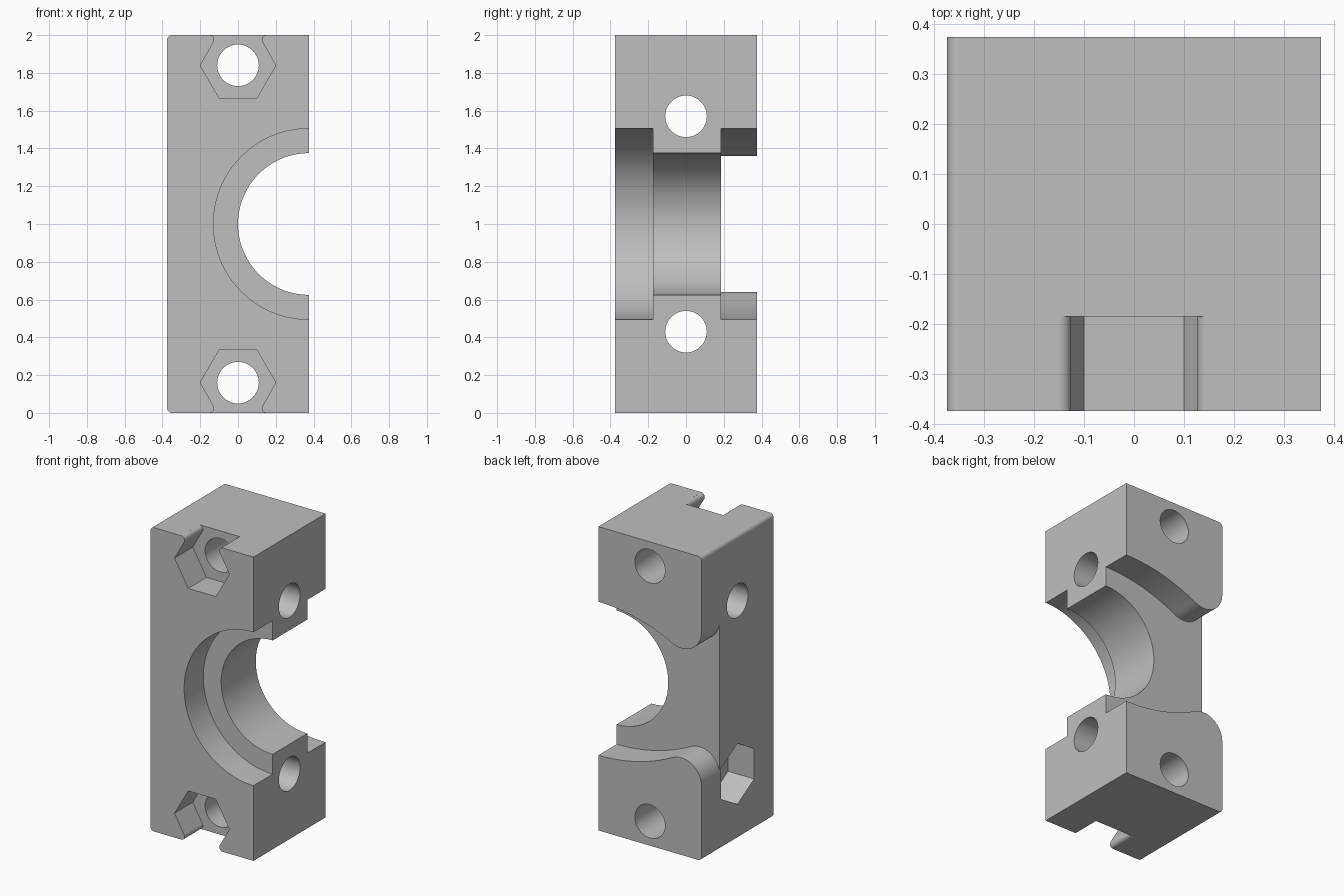
import bpy, bmesh
from math import sin, cos, radians, hypot, atan2, degrees
from mathutils import Vector

old = bpy.data.objects.get("Cube")
if old:
    bpy.data.objects.remove(old, do_unlink=True)

HALF = 0.375      # half the width and depth
TOP = 2.0
MID = 1.0         # height of the bore axis
EDGE = 0.025      # small edge radius
NUT = 0.2         # nut pocket corner radius
HOLE = 0.11       # bolt hole radius
POCKET = 0.19     # nut pocket depth
OUT = 0.6         # cutters end outside the block

grey = bpy.data.materials.new("light grey")
grey.use_nodes = True
grey.diffuse_color = (0.52, 0.52, 0.52, 1)
grey.node_tree.nodes["Principled BSDF"].inputs["Base Color"].default_value = grey.diffuse_color


def arc(cx, cz, r, start, end, steps):
    """Points along an arc, angles in degrees."""
    angles = [radians(start + (end - start) * i / steps) for i in range(steps + 1)]
    return [(cx + r * cos(a), cz + r * sin(a)) for a in angles]


def circle(cx, cz, r, sides, start=0):
    return arc(cx, cz, r, start, start + 360, sides)[:-1]


def prism(name, outline, axis, a, b):
    """Extrude an outline (x,z along y, or y,z along x) from a to b."""
    bm = bmesh.new()
    place = (lambda u, v, d: (u, d, v)) if axis == "y" else (lambda u, v, d: (d, u, v))
    base = bm.faces.new([bm.verts.new(place(u, v, a)) for u, v in outline])
    side = bmesh.ops.extrude_face_region(bm, geom=[base])["geom"]
    move = Vector(place(0, 0, b - a))
    bmesh.ops.translate(bm, vec=move, verts=[g for g in side if isinstance(g, bmesh.types.BMVert)])
    bmesh.ops.recalc_face_normals(bm, faces=bm.faces)
    mesh = bpy.data.meshes.new(name)
    bm.to_mesh(mesh)
    bm.free()
    mesh.materials.append(grey)
    obj = bpy.data.objects.new(name, mesh)
    bpy.context.collection.objects.link(obj)
    return obj


def flip(points, mirrored):
    """Mirror an outline about the bore axis."""
    return [(u, 2 * MID - v) for u, v in points] if mirrored else points


# Block with two rounded edges on its outer side
outline = [(HALF, 0), (HALF, TOP)]
outline += arc(-HALF + EDGE, TOP - EDGE, EDGE, 90, 180, 8)
outline += arc(-HALF + EDGE, EDGE, EDGE, 180, 270, 8)
block = prism("clamp_block", outline, "y", -HALF, HALF)

cutters = []

# Stepped half bore
cutters.append(prism("bore", circle(HALF, MID, 0.375, 128), "y", -OUT, OUT))
cutters.append(prism("front_counterbore", circle(HALF, MID, 0.505, 128), "y", -OUT, -0.175))

# Back channel: a broad arc that turns into a rounded outer corner
rise, lip = 0.505, 0.145
lip_x, lip_z = -HALF + lip, MID + rise
span = HALF - lip_x
big = (span ** 2 - lip ** 2) / (2 * lip)
arc_z = lip_z - big
lean = degrees(atan2(big, -span))
upper = [(OUT, lip_z)] + arc(HALF, arc_z, big, 90, lean, 24)
upper += arc(lip_x, lip_z, lip, lean - 180, -180, 16)[1:]
upper.append((-OUT, lip_z))
lower = flip(upper, True)[::-1]
cutters.append(prism("back_channel", upper + lower, "y", 0.185, OUT))

# Front nut pockets, open to the ends, and the bolt holes behind them
bolt_z = 1.84
neck = [(NUT, bolt_z)] + arc(0.151, TOP - EDGE, EDGE, 210, 95, 10) + [(0.152, TOP + 0.1)]
foot = [(NUT * cos(radians(60)), bolt_z - NUT * sin(radians(60)))]
right = foot + neck
pocket = right + [(-x, z) for x, z in reversed(right)]
for mirrored in (False, True):
    cutters.append(prism("front_nut_pocket", flip(pocket, mirrored), "y", -OUT, -HALF + POCKET))
    hole = flip(circle(0, bolt_z, HOLE, 48), mirrored)
    cutters.append(prism("front_bolt_hole", hole, "y", -OUT, OUT))

# Cross holes, the lower one with a nut pocket on the outer side
cross_z = 0.43
for mirrored in (False, True):
    hole = flip(circle(0, cross_z, HOLE, 48), mirrored)
    cutters.append(prism("cross_bolt_hole", hole, "x", -OUT, OUT))
cutters.append(prism("side_nut_pocket", circle(0, cross_z, NUT, 6, 90), "x", -OUT, -HALF + POCKET))

# Cut the block, bake the result and remove the cutters
for c in cutters:
    mod = block.modifiers.new(c.name, "BOOLEAN")
    mod.operation = "DIFFERENCE"
    mod.solver = "EXACT"
    mod.object = c
bpy.context.view_layer.update()
graph = bpy.context.evaluated_depsgraph_get()
cut = bpy.data.meshes.new_from_object(block.evaluated_get(graph))
block.modifiers.clear()
block.data = cut
cut.name = "clamp_block"
for c in cutters:
    bpy.data.objects.remove(c, do_unlink=True)

# Smooth curved walls, crisp edges
bpy.ops.object.select_all(action="DESELECT")
block.select_set(True)
bpy.context.view_layer.objects.active = block
bpy.ops.object.shade_smooth_by_angle(angle=radians(25))
weighted = block.modifiers.new("even_shading", "WEIGHTED_NORMAL")
weighted.keep_sharp = True
